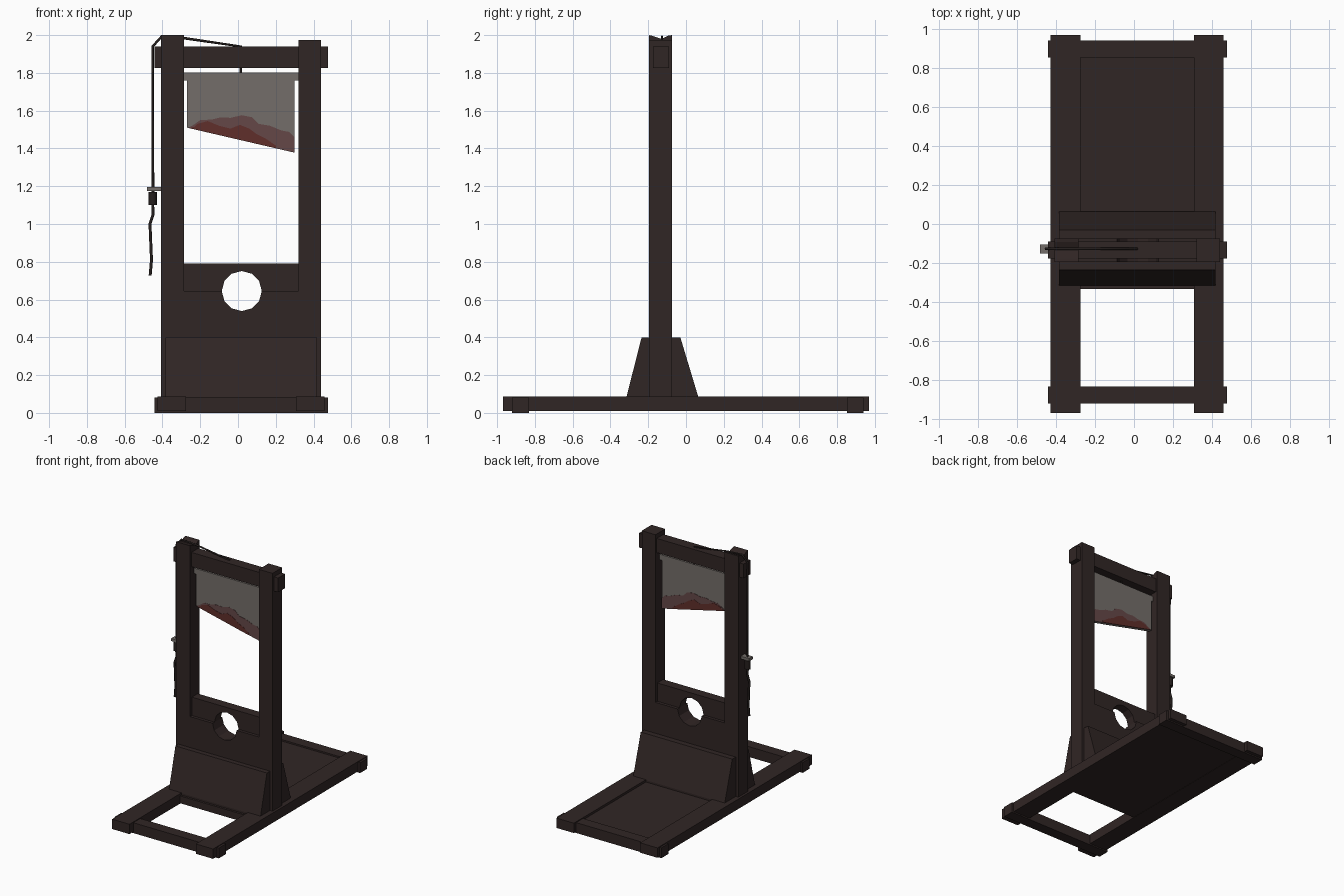
import bpy, bmesh, math

if "Cube" in bpy.data.objects:
    bpy.data.objects.remove(bpy.data.objects["Cube"])


def material(name, rgb):
    m = bpy.data.materials.new(name)
    m.diffuse_color = (*rgb, 1)
    m.use_nodes = True
    m.node_tree.nodes["Principled BSDF"].inputs["Base Color"].default_value = m.diffuse_color
    return m


WOOD = material("dark wood", (0.030, 0.019, 0.018))
STEEL = material("dull steel", (0.175, 0.155, 0.142))
STAIN = material("faded stain", (0.130, 0.064, 0.064))
RED = material("dark red stain", (0.115, 0.028, 0.024))
ROPE = material("dark rope", (0.018, 0.013, 0.012))


def prism(name, pts, lo, hi, mat, axis="y"):
    """Extrude a profile: (x, z) points along y, or (y, z) points along x."""
    bm = bmesh.new()
    place = (lambda a, b, d: (a, d, b)) if axis == "y" else (lambda a, b, d: (d, a, b))
    face = bm.faces.new([bm.verts.new(place(a, b, lo)) for a, b in pts])
    new = bmesh.ops.extrude_face_region(bm, geom=[face])["geom"]
    step = place(0, 0, hi - lo)
    bmesh.ops.translate(bm, vec=step, verts=[v for v in new if isinstance(v, bmesh.types.BMVert)])
    bmesh.ops.recalc_face_normals(bm, faces=bm.faces)
    me = bpy.data.meshes.new(name)
    bm.to_mesh(me)
    bm.free()
    me.materials.append(mat)
    ob = bpy.data.objects.new(name, me)
    bpy.context.collection.objects.link(ob)
    return ob


def box(name, x, y, z, mat):
    return prism(name, [(x[0], z[0]), (x[1], z[0]), (x[1], z[1]), (x[0], z[1])], *y, mat)


def tube(name, pts, radius, mat):
    cu = bpy.data.curves.new(name, "CURVE")
    cu.dimensions = "3D"
    cu.bevel_depth, cu.bevel_resolution, cu.use_fill_caps = radius, 1, True
    sp = cu.splines.new("POLY")
    sp.points.add(len(pts) - 1)
    for p, co in zip(sp.points, pts):
        p.co = (*co, 1)
        
    cu.materials.append(mat)
    ob = bpy.data.objects.new(name, cu)
    bpy.context.collection.objects.link(ob)


# Base: two long rails, two crossbeams, floor panel
for side, x in (("left", (-0.427, -0.275)), ("right", (0.307, 0.459))):
    box(f"base_rail_{side}", x, (-0.968, 0.968), (0.01, 0.088), WOOD)
for side, y in (("front", (-0.92, -0.832)), ("back", (0.852, 0.94))):
    box(f"base_crossbeam_{side}", (-0.442, 0.476), y, (0.0, 0.082), WOOD)
box("floor_panel", (-0.277, 0.309), (-0.332, 0.86), (0.012, 0.07), WOOD)

# Sloped footing around the posts
prism("sloped_footing", [(-0.315, 0.06), (0.065, 0.06), (0.065, 0.085), (-0.03, 0.4),
                         (-0.235, 0.4), (-0.315, 0.085)], -0.385, 0.418, WOOD, "x")

# Posts and lower board in one piece, with the lower half of the neck hole
CX, CZ, R = 0.02, 0.645, 0.106
XL, XR = -0.285, 0.32


def arc(a0, a1):
    return [(CX + R * math.cos(math.radians(a0 + (a1 - a0) * i / 6)),
             CZ + R * math.sin(math.radians(a0 + (a1 - a0) * i / 6))) for i in range(7)]


prism("posts_and_lower_board",
      [(-0.408, 0.05), (0.44, 0.05), (0.44, 1.975), (XR, 1.975), (XR, CZ)] + arc(0, -180)
      + [(XL, CZ), (XL, 1.975), (-0.408, 1.975)], -0.196, -0.074, WOOD)

# Upper neck board, set back from the posts
prism("upper_neck_board", [(XL, 0.79), (XL, CZ)] + arc(180, 0) + [(XR, CZ), (XR, 0.79)],
      -0.172, -0.098, WOOD)

# Left post top with rope groove
prism("rope_groove", [(-0.196, 1.975), (-0.074, 1.975), (-0.074, 2.0), (-0.092, 1.998),
                      (-0.13, 1.98), (-0.178, 1.996), (-0.196, 2.0)], -0.408, XL, WOOD, "x")

# Top beam
box("top_beam", (-0.442, 0.476), (-0.176, -0.09), (1.827, 1.94), WOOD)

# Blade with a wider top carried between the posts
Y0, Y1 = -0.144, -0.122
prism("blade", [(-0.27, 1.51), (0.298, 1.378), (0.298, 1.76), (XR, 1.76), (XR, 1.803),
                (XL, 1.803), (XL, 1.76), (-0.27, 1.76)], Y0, Y1, STEEL)


def edge(x):
    return 1.51 - (x + 0.27) * 0.2324


# Stains as thin plates on both blade faces
outer = [(-0.235, 1.525), (-0.2, 1.55), (-0.14, 1.553), (-0.09, 1.565), (-0.04, 1.562),
         (0.02, 1.576), (0.075, 1.565), (0.11, 1.53), (0.17, 1.52), (0.23, 1.495), (0.27, 1.488),
         (0.298, 1.46)]
inner = [(-0.23, 1.515), (-0.215, 1.53), (-0.16, 1.545), (-0.1, 1.52), (-0.04, 1.505),
         (0.01, 1.525), (0.06, 1.505), (0.1, 1.475), (0.15, 1.45), (0.2, 1.415)]
for side, y, d in (("front", Y0, -1), ("back", Y1, 1)):
    for name, top, t, mat in (("faded_stain", outer, 0.002, STAIN), ("red_stain", inner, 0.004, RED)):
        x0, x1 = top[0][0] - 0.03, top[-1][0]
        prism(f"{name}_{side}", [(x0, edge(x0))] + top + [(x1, edge(x1))], y, y + d * t, mat)

# Rope from the blade over the beam and post, down to the cleat, with a loose tail
Y = -0.127
tube("hoist_rope", [(0.015, Y, 1.8), (0.015, Y, 1.94), (-0.28, Y, 1.983), (-0.405, Y, 1.992),
                    (-0.452, Y, 1.94), (-0.45, Y, 1.15)], 0.007, ROPE)
tube("rope_tail", [(-0.452, Y, 1.12), (-0.45, Y, 1.05), (-0.466, Y, 1.0), (-0.458, Y, 0.81),
                   (-0.465, Y, 0.728)], 0.009, ROPE)
tube("rope_knot", [(-0.452, Y, 1.1), (-0.452, Y, 1.17)], 0.023, ROPE)
box("rope_cleat", (-0.482, -0.405), (-0.15, -0.104), (1.174, 1.195), STEEL)
